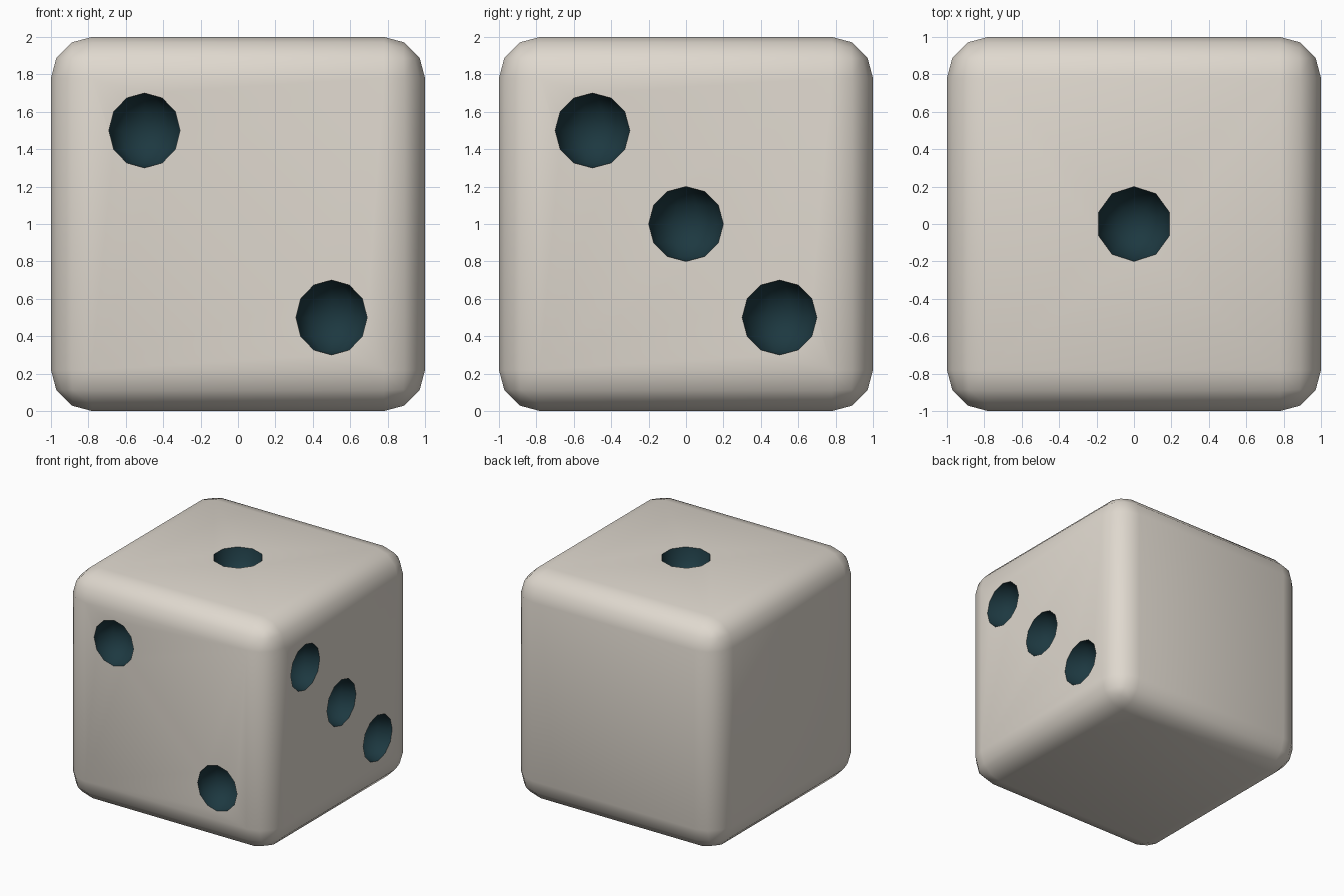
import bpy
import bmesh
import math
from mathutils import Matrix

if "Cube" in bpy.data.objects:
    bpy.data.objects.remove(bpy.data.objects["Cube"])


def material(name, color):
    m = bpy.data.materials.new(name)
    m.diffuse_color = (*color, 1)
    m.use_nodes = True
    m.node_tree.nodes["Principled BSDF"].inputs["Base Color"].default_value = m.diffuse_color
    return m


ivory = material("ivory", (0.74, 0.69, 0.62))
dark_teal = material("dark_teal", (0.012, 0.04, 0.052))

# rounded die body
bpy.ops.mesh.primitive_cube_add(size=2, location=(0, 0, 1))
die = bpy.context.object
die.name = "die_body"
die.data.materials.append(ivory)
bevel = die.modifiers.new("rounded_edges", 'BEVEL')
bevel.width = 0.22
bevel.segments = 3

# pip centres: one on top, two on the front, three on the right
pips = [(0, 0, 1)]
pips += [(-s, -1, s) for s in (0.5, -0.5)]
pips += [(1, -s, s) for s in (0.5, 0, -0.5)]

# all pip hollows as one cutter made of low-poly balls
bm = bmesh.new()
for p in pips:
    ball = bmesh.ops.create_uvsphere(bm, u_segments=10, v_segments=6, radius=0.2)
    # a vertex column must lie on the y axis
    if max(v.co.y for v in ball["verts"]) < 0.199:
        bmesh.ops.rotate(bm, verts=ball["verts"],
                         matrix=Matrix.Rotation(math.pi / 2, 3, 'Z'))
    bmesh.ops.translate(bm, verts=ball["verts"], vec=(p[0], p[1], p[2] + 1))
mesh = bpy.data.meshes.new("pip_cutter")
bm.to_mesh(mesh)
bm.free()
mesh.materials.append(dark_teal)
cutter = bpy.data.objects.new("pip_cutter", mesh)
bpy.context.collection.objects.link(cutter)
cutter.hide_render = True

# carve the pips, keeping their own colour
cut = die.modifiers.new("pips", 'BOOLEAN')
cut.operation = 'DIFFERENCE'
cut.solver = 'EXACT'
cut.material_mode = 'TRANSFER'
cut.object = cutter
bpy.context.view_layer.objects.active = die
for name in ("rounded_edges", "pips"):
    bpy.ops.object.modifier_apply(modifier=name)
bpy.data.objects.remove(cutter)

# smooth shading with sharp pip rims
bpy.ops.object.select_all(action='DESELECT')
die.select_set(True)
bpy.ops.object.shade_smooth_by_angle(angle=math.radians(40))
